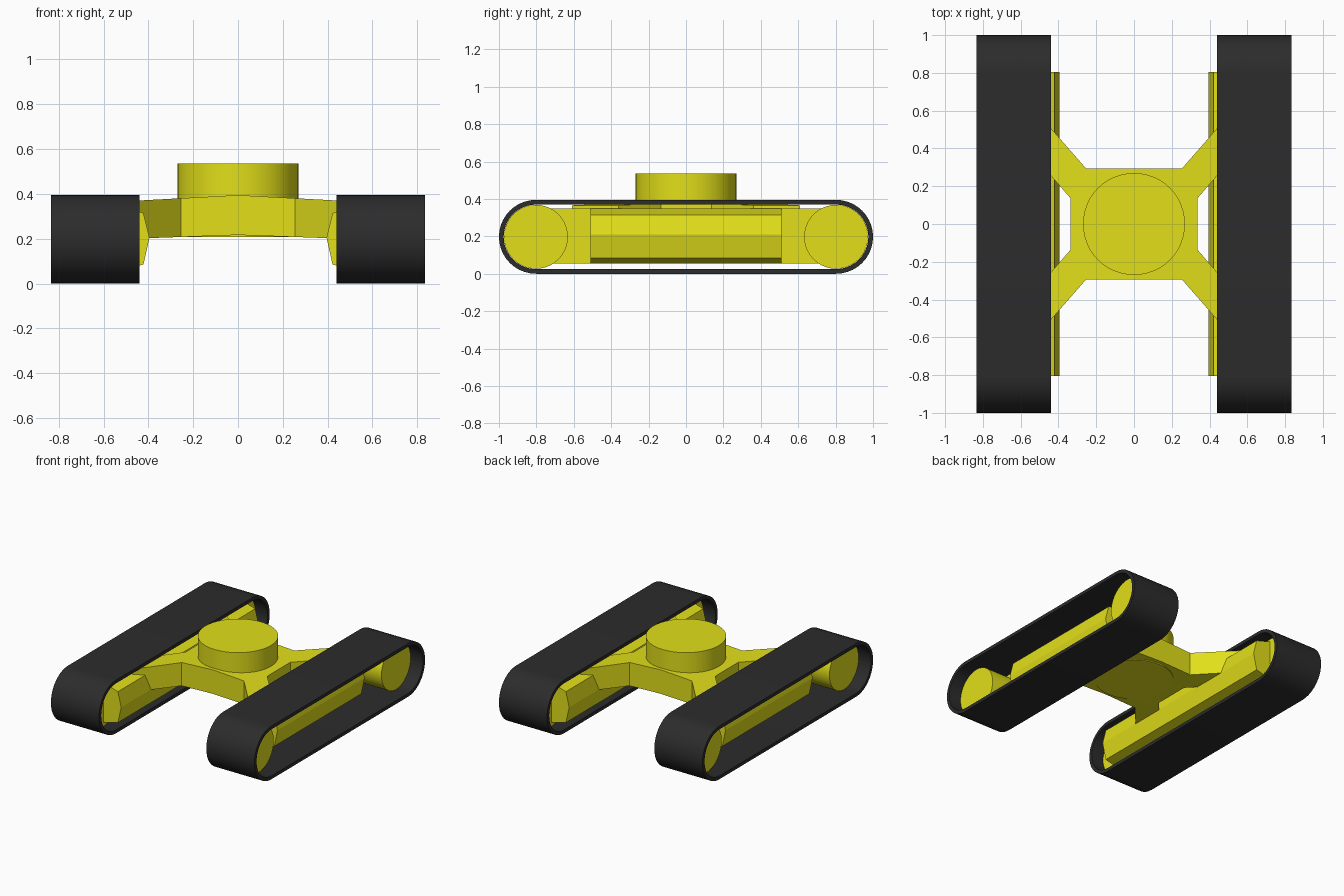
import bpy, bmesh, math

if "Cube" in bpy.data.objects:
    bpy.data.objects.remove(bpy.data.objects["Cube"])


def material(name, rgb):
    m = bpy.data.materials.new(name)
    m.diffuse_color = (*rgb, 1)
    m.use_nodes = True
    m.node_tree.nodes["Principled BSDF"].inputs["Base Color"].default_value = m.diffuse_color
    return m


YELLOW = material("yellow_paint", (0.76, 0.74, 0.01))
BLACK = material("black_rubber", (0.025, 0.025, 0.025))


def finish(name, bm, mat, smooth=False):
    bmesh.ops.recalc_face_normals(bm, faces=bm.faces)
    me = bpy.data.meshes.new(name)
    bm.to_mesh(me)
    bm.free()
    me.materials.append(mat)
    ob = bpy.data.objects.new(name, me)
    bpy.context.collection.objects.link(ob)
    if smooth:
        bpy.ops.object.select_all(action='DESELECT')
        ob.select_set(True)
        bpy.context.view_layer.objects.active = ob
        bpy.ops.object.shade_smooth_by_angle(angle=math.radians(30))
    return ob


def loft(bm, a, b):
    """Side faces between two closed loops of vertices."""
    n = len(a)
    for i in range(n):
        j = (i + 1) % n
        bm.faces.new((a[i], a[j], b[j], b[i]))


def prism(name, lower, upper, mat, smooth=False):
    bm = bmesh.new()
    a = [bm.verts.new(p) for p in lower]
    b = [bm.verts.new(p) for p in upper]
    loft(bm, a, b)
    bm.faces.new(a)
    bm.faces.new(b)
    return finish(name, bm, mat, smooth)


def circle(r, cu, cv, n):
    return [(cu + r * math.cos(2 * math.pi * i / n),
             cv + r * math.sin(2 * math.pi * i / n)) for i in range(n)]


def stadium(r, cy, cz, n=20):
    pts = []
    for side, start in ((1, -math.pi / 2), (-1, math.pi / 2)):
        for i in range(n + 1):
            t = start + math.pi * i / n
            pts.append((side * cy + r * math.cos(t), cz + r * math.sin(t)))
    return pts


R, CY, CZ = 0.1975, 0.8025, 0.1975
X_IN, X_OUT, X_MID = 0.44, 0.835, 0.54

# inner and outer halves of the track frame cross-section (x, z)
INNER = [(X_MID, 0.35), (0.422, 0.315), (0.395, 0.205), (0.422, 0.085), (X_MID, 0.055)]
OUTER = [(X_MID, 0.35), (0.655, 0.315), (0.682, 0.21), (0.655, 0.085), (X_MID, 0.055)]

for side, s in (("left", -1), ("right", 1)):
    # hollow track belt
    bm = bmesh.new()
    loops = [[bm.verts.new((s * x, y, z)) for y, z in stadium(r, CY, CZ)]
             for x, r in ((X_IN, R), (X_OUT, R), (X_OUT, R - 0.025), (X_IN, R - 0.025))]
    for k in range(4):
        loft(bm, loops[k], loops[(k + 1) % 4])
    finish(side + "_track_belt", bm, BLACK, True)

    # end wheels
    for end, e in (("front", -1), ("rear", 1)):
        c = circle(0.171, e * CY, CZ, 40)
        prism(f"{side}_{end}_wheel", [(s * X_MID, y, z) for y, z in c],
              [(s * 0.735, y, z) for y, z in c], YELLOW, True)

    # track frame: long inner beam and shorter outer beam
    for name, prof, h in (("inner", INNER, 0.805), ("outer", OUTER, 0.51)):
        prism(f"{side}_{name}_frame", [(s * x, -h, z) for x, z in prof],
              [(s * x, h, z) for x, z in prof], YELLOW)

# X-shaped centre body, sloping down towards the tracks
bm = bmesh.new()
half = [(0, -0.295), (0.255, -0.295), (0.53, -0.61), (0.53, -0.36), (0.335, -0.135),
        (0.335, 0.135), (0.53, 0.36), (0.53, 0.61), (0.255, 0.295), (0, 0.295)]
for s in (-1, 1):
    top = [bm.verts.new((s * x, y, 0.395 - 0.055 * x)) for x, y in half]
    low = [bm.verts.new((s * x, y, 0.217 - 0.035 * x)) for x, y in half]
    bm.faces.new(top)
    bm.faces.new(low)
    for i in range(len(half) - 1):
        bm.faces.new((top[i], top[i + 1], low[i + 1], low[i]))
bmesh.ops.remove_doubles(bm, verts=bm.verts, dist=1e-4)
finish("centre_body", bm, YELLOW)

# turntable drum
c = circle(0.27, 0, 0, 48)
prism("turntable", [(x, y, 0.207) for x, y in c], [(x, y, 0.535) for x, y in c], YELLOW, True)
